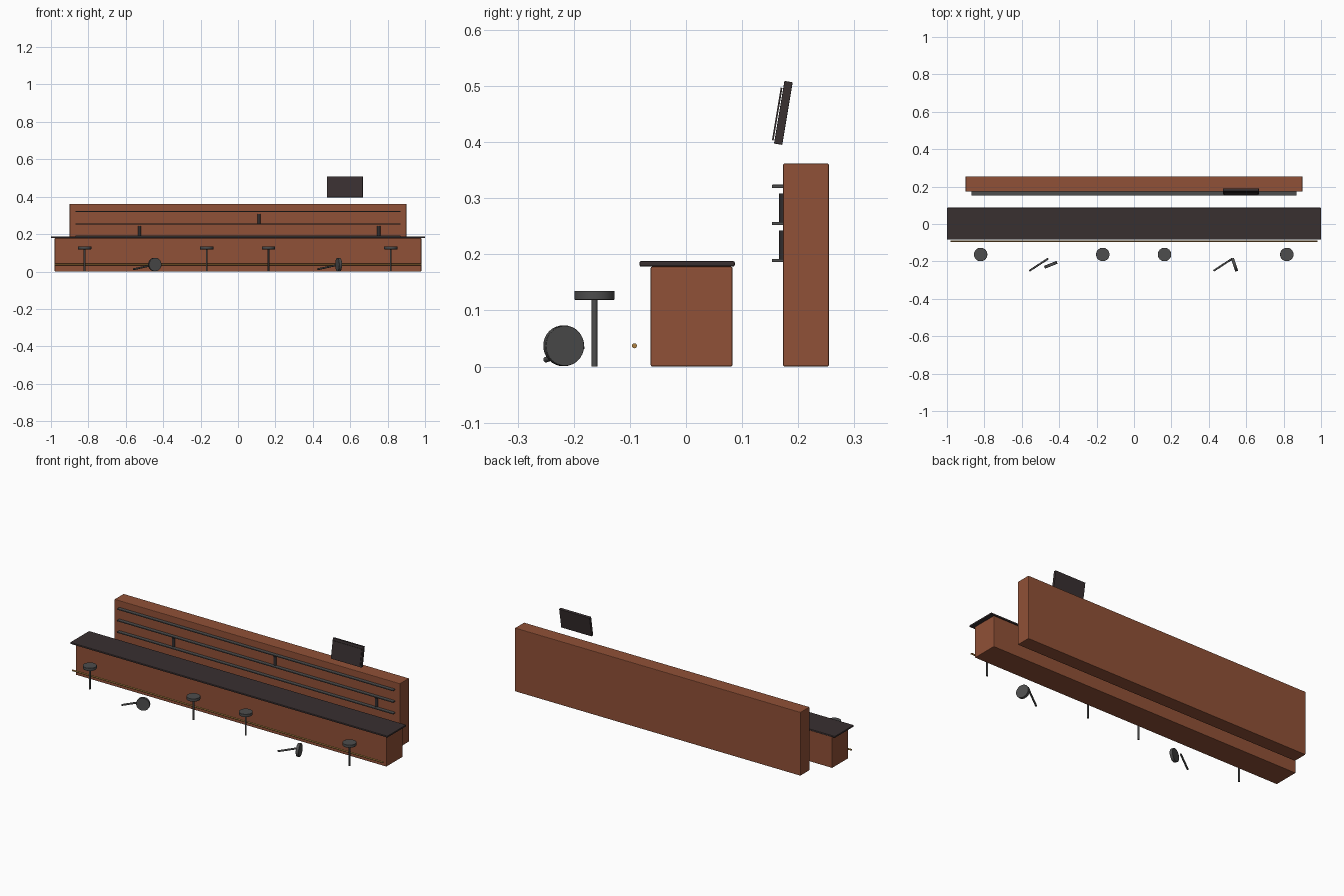
import bpy
import math
from mathutils import Vector

if "Cube" in bpy.data.objects:
    bpy.data.objects.remove(bpy.data.objects["Cube"])


def make_material(name, rgb):
    m = bpy.data.materials.new(name)
    m.diffuse_color = (*rgb, 1)
    m.use_nodes = True
    m.node_tree.nodes["Principled BSDF"].inputs["Base Color"].default_value = m.diffuse_color
    return m


wood = make_material("reddish_wood", (0.28, 0.082, 0.038))
dark = make_material("dark_stone", (0.040, 0.029, 0.030))
metal = make_material("grey_metal", (0.075, 0.075, 0.075))
brass = make_material("brass", (0.42, 0.22, 0.055))
glass = make_material("dark_bottle", (0.030, 0.026, 0.027))


def finish(name, mat, bevel):
    ob = bpy.context.object
    ob.name = name
    ob.data.materials.append(mat)
    if bevel:
        mod = ob.modifiers.new("soft_edges", "BEVEL")
        mod.width = bevel
        mod.segments = 2
        mod.limit_method = "ANGLE"
    return ob


def box(name, mat, x, y, z, bevel=0.0):
    """Box from (min, max) pairs on each axis."""
    bpy.ops.mesh.primitive_cube_add(size=1, location=[sum(r) / 2 for r in (x, y, z)])
    ob = bpy.context.object
    ob.scale = [r[1] - r[0] for r in (x, y, z)]
    bpy.ops.object.transform_apply(location=False, rotation=False, scale=True)
    return finish(name, mat, bevel)


def rod(name, mat, a, b, radius, sides=24, bevel=0.0):
    """Cylinder between two points."""
    a, b = Vector(a), Vector(b)
    d = b - a
    bpy.ops.mesh.primitive_cylinder_add(vertices=sides, radius=radius, depth=d.length,
                                        location=(a + b) / 2,
                                        rotation=d.to_track_quat("Z", "Y").to_euler())
    bpy.ops.object.shade_smooth_by_angle(angle=math.radians(35))
    return finish(name, mat, bevel)


# Bar counter
box("counter_body", wood, (-0.98, 0.98), (-0.063, 0.083), (0, 0.178), 0.003)
box("countertop", dark, (-1, 1), (-0.083, 0.087), (0.178, 0.188), 0.003)
rod("foot_rail", brass, (-0.98, -0.092, 0.037), (0.98, -0.092, 0.037), 0.0045, 16)

# Back wall with shelves and bottles
box("back_wall", wood, (-0.9, 0.9), (0.173, 0.255), (0, 0.362), 0.003)
for z in (0.189, 0.255, 0.321):
    box("shelf", metal, (-0.87, 0.87), (0.153, 0.176), (z - 0.003, z + 0.003), 0.001)
for x, z in ((-0.527, 0.192), (0.112, 0.258), (0.752, 0.192)):
    rod("bottle", glass, (x, 0.175, z), (x, 0.175, z + 0.05), 0.009)

# Tilted television above the wall
tilt = math.radians(-9.5)
tv = box("television", dark, (0.475, 0.667), (0.166, 0.181), (0.3955, 0.5085), 0.001)
screen = box("television_screen", dark, (0.481, 0.661), (0.161, 0.164), (0.4025, 0.4975))
tv.rotation_euler.x = screen.rotation_euler.x = tilt

# Standing stools
SEAT_R, SEAT_T, LEG_R = 0.036, 0.016, 0.005
for x in (-0.82, -0.167, 0.163, 0.817):
    y = -0.163
    rod("stool_leg", metal, (x, y, 0), (x, y, 0.12), LEG_R, 16)
    rod("stool_seat", metal, (x, y, 0.119), (x, y, 0.119 + SEAT_T), SEAT_R, 32, 0.001)

# Knocked-over stools, each seat broken away from its leg
for x, turn in ((-0.445, 22), (0.538, -72)):
    t = math.radians(turn)
    half = Vector((-math.sin(t), math.cos(t), 0)) * SEAT_T / 2
    c = Vector((x, -0.218, 0.037))
    rod("fallen_seat", metal, c - half, c + half, SEAT_R, 32, 0.001)
    x0 = -0.559 if x < 0 else 0.426
    rod("fallen_leg", metal, (x0, -0.250, 0.012), (x0 + 0.1, -0.185, 0.034), LEG_R, 16)
